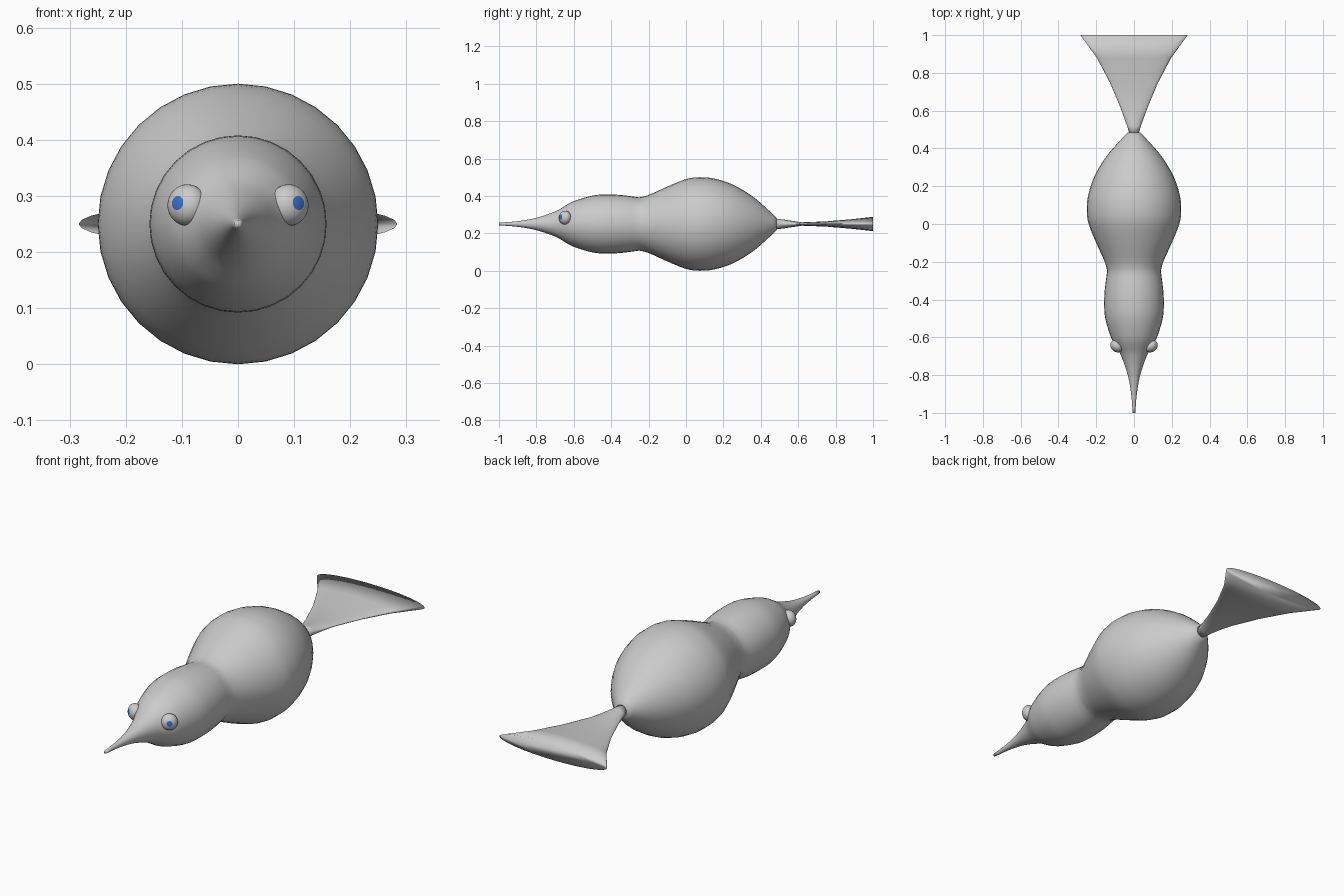
import bpy, bmesh, math
from mathutils import Vector

if "Cube" in bpy.data.objects:
    bpy.data.objects.remove(bpy.data.objects["Cube"])

MID = 0.25  # height of the long axis


def material(name, rgb):
    m = bpy.data.materials.new(name)
    m.diffuse_color = (*rgb, 1)
    m.use_nodes = True
    m.node_tree.nodes["Principled BSDF"].inputs["Base Color"].default_value = m.diffuse_color
    return m


GREY = material("light grey", (0.6, 0.6, 0.6))
BLUE = material("iris blue", (0.045, 0.16, 0.6))


def smooth_profile(pts, steps=3):
    """Catmull-Rom refinement of a profile."""
    p = [Vector(q) for q in pts]
    p = [2 * p[0] - p[1]] + p + [2 * p[-1] - p[-2]]
    out = []
    for a, b, c, d in zip(p, p[1:], p[2:], p[3:]):
        for k in range(steps):
            t = k / steps
            out.append(0.5 * (2 * b + (c - a) * t + (2 * a - 5 * b + 4 * c - d) * t ** 2
                              + (3 * b - a - 3 * c + d) * t ** 3))
    return out + [p[-2]]


def finish(bm, name, mats):
    bmesh.ops.recalc_face_normals(bm, faces=bm.faces)
    for f in bm.faces:
        f.smooth = True
    me = bpy.data.meshes.new(name)
    bm.to_mesh(me)
    bm.free()
    for m in mats:
        me.materials.append(m)
    ob = bpy.data.objects.new(name, me)
    bpy.context.collection.objects.link(ob)
    return ob


def loft(name, sections, sides=32):
    """Skin elliptical sections (y, half width, half height) along y."""
    bm = bmesh.new()
    rings = []
    for y, w, h in sections:
        rings.append([bm.verts.new((w * math.cos(a), y, MID + h * math.sin(a)))
                      for a in (2 * math.pi * i / sides for i in range(sides))])
    for r, s in zip(rings, rings[1:]):
        for i in range(sides):
            j = (i + 1) % sides
            bm.faces.new((r[i], r[j], s[j], s[i]))
    bm.faces.new(rings[0])
    bm.faces.new(rings[-1])
    return finish(bm, name, [GREY])


# Beak and head, then the plump body, meeting at a pinched neck
head = [(-1, 0.007), (-0.9, 0.015), (-0.8, 0.033), (-0.7, 0.067), (-0.65, 0.095),
        (-0.6, 0.122), (-0.5, 0.152), (-0.42, 0.158), (-0.34, 0.154), (-0.25, 0.142)]
belly = [(-0.25, 0.142), (-0.2, 0.155), (-0.1, 0.2), (0, 0.24), (0.07, 0.25),
         (0.15, 0.243), (0.25, 0.211), (0.35, 0.152), (0.43, 0.085), (0.485, 0.032)]
profile = smooth_profile(head)[:-1] + smooth_profile(belly)
loft("beak_head_and_body", [(y, r, r) for y, r in profile])

# Flat flared tail with a closed elliptical end
tail = [(0.48, 0.025, 0.029), (0.52, 0.037, 0.024), (0.62, 0.073, 0.009),
        (0.75, 0.128, 0.014), (0.88, 0.197, 0.025), (1, 0.284, 0.038)]
loft("tail", smooth_profile(tail, 1))

# Eyes: flattened balls facing outward, with the iris around the front pole
for side, label in ((1, "right_eye"), (-1, "left_eye")):
    look = Vector((0.6 * side, -0.8, 0.12)).normalized()
    turn = look.to_track_quat('Z', 'Y')
    centre = Vector((0.091 * side, -0.647, MID + 0.034))
    bm = bmesh.new()
    bmesh.ops.create_uvsphere(bm, u_segments=24, v_segments=18, radius=1)
    for f in bm.faces:
        f.material_index = 1 if f.calc_center_median().z > math.cos(math.radians(20)) else 0
    for v in bm.verts:
        v.co = centre + turn @ Vector((v.co.x * 0.037, v.co.y * 0.037, v.co.z * 0.03))
    finish(bm, label, [GREY, BLUE])
